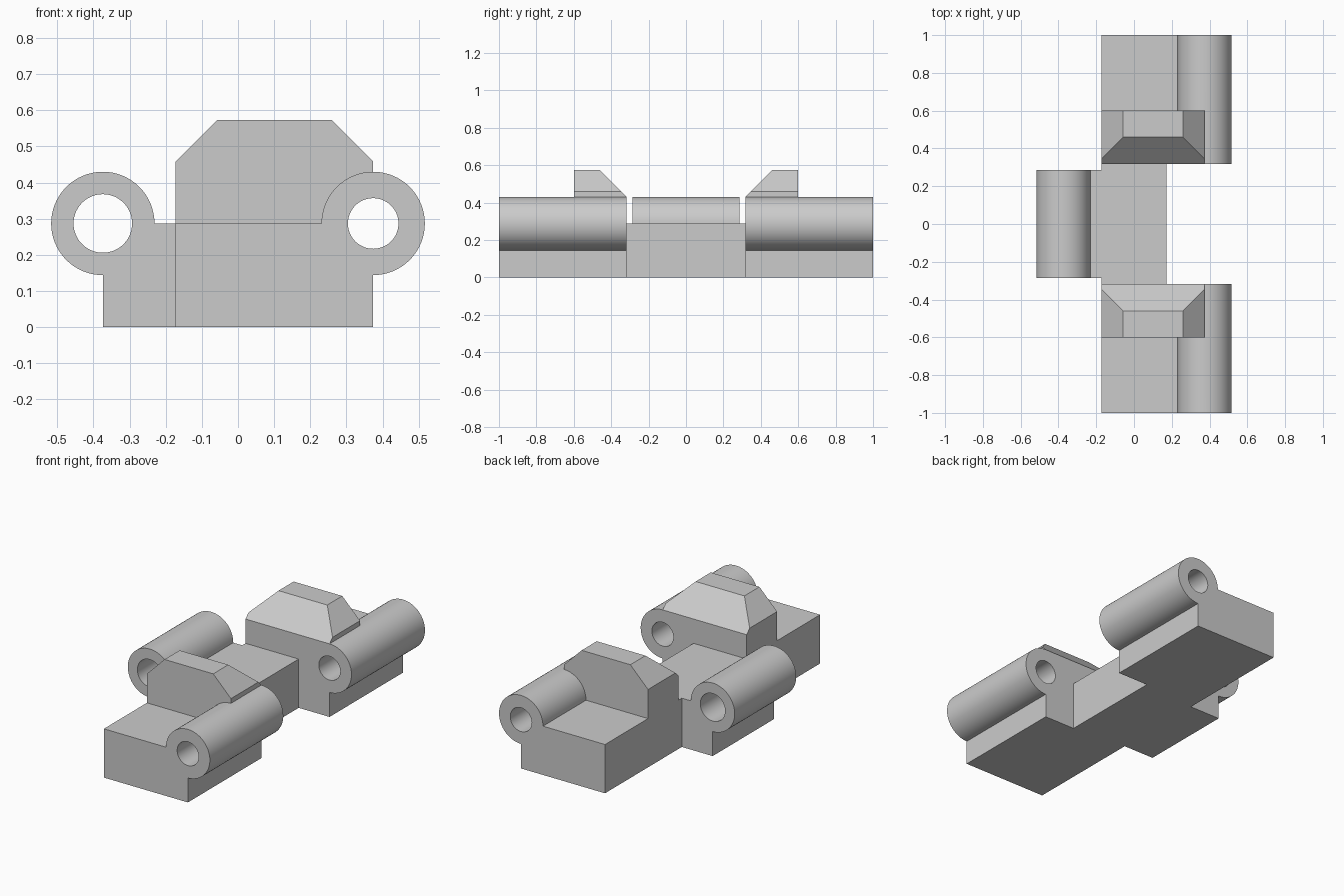
import bpy, bmesh
from math import cos, sin, radians
from mathutils import Vector

cube = bpy.data.objects.get("Cube")
if cube:
    bpy.data.objects.remove(cube, do_unlink=True)

END = 0.317       # inner face of the end blocks
DECK = 0.287      # deck height and barrel axis height
AXIS = 0.374      # barrel axis offset in x
HALF = 0.173      # half width of the bridge
R = 0.143         # barrel radius

grey = bpy.data.materials.new("plain_grey")
grey.use_nodes = True
colour = (0.6, 0.6, 0.6, 1)
grey.diffuse_color = colour
grey.node_tree.nodes["Principled BSDF"].inputs["Base Color"].default_value = colour


def extrude_y(name, profile, y0, y1):
    """Solid made by sweeping an (x, z) profile from y0 to y1."""
    bm = bmesh.new()
    face = bm.faces.new([bm.verts.new((x, y0, z)) for x, z in profile])
    swept = bmesh.ops.extrude_face_region(bm, geom=[face])["geom"]
    verts = [v for v in swept if isinstance(v, bmesh.types.BMVert)]
    bmesh.ops.translate(bm, verts=verts, vec=(0, y1 - y0, 0))
    bmesh.ops.recalc_face_normals(bm, faces=bm.faces)
    mesh = bpy.data.meshes.new(name)
    bm.to_mesh(mesh)
    bm.free()
    mesh.materials.append(grey)
    obj = bpy.data.objects.new(name, mesh)
    bpy.context.collection.objects.link(obj)
    return obj


def arc(cx, radius, start, end, steps):
    angles = [radians(start + (end - start) * i / steps) for i in range(steps + 1)]
    return [(cx + radius * cos(a), DECK + radius * sin(a)) for a in angles]


def combine(obj, helper, operation):
    """Apply a boolean and discard the helper."""
    mod = obj.modifiers.new("combine", "BOOLEAN")
    mod.operation, mod.solver, mod.object = operation, "EXACT", helper
    graph = bpy.context.evaluated_depsgraph_get()
    mesh = bpy.data.meshes.new_from_object(obj.evaluated_get(graph))
    obj.modifiers.clear()
    obj.data = mesh
    bpy.data.objects.remove(helper, do_unlink=True)


def bore(obj, cx, radius):
    combine(obj, extrude_y("bore_cutter", arc(cx, radius, 0, 354, 59), -1.2, 1.2), "DIFFERENCE")


def hinge_profile(side, inner):
    """Block section with a barrel rolled onto its upper outer edge."""
    points = [(inner, 0), (AXIS, 0)] + arc(AXIS, R, -90, 180, 48) + [(inner, DECK)]
    return [(side * x, z) for x, z in points]


def finish(obj):
    obj.data.polygons.foreach_set("use_smooth", [True] * len(obj.data.polygons))
    obj.data.set_sharp_from_angle(angle=radians(25))


# Middle block with its barrel, plus the bridge that meets both ends
middle = extrude_y("middle_block", hinge_profile(-1, -HALF), -0.286, 0.286)
bridge = extrude_y("bridge", [(-HALF, 0), (HALF, 0), (HALF, DECK), (-HALF, DECK)], -END, END)
combine(middle, bridge, "UNION")
bore(middle, -AXIS, 0.081)
finish(middle)

# End blocks with barrel and chamfered horn
for name, s in (("front", -1), ("back", 1)):
    end = extrude_y(name + "_end_block", hinge_profile(1, -HALF), s * END, s)
    horn = extrude_y("horn", [(-HALF, 0.2), (AXIS, 0.2), (AXIS, 0.458), (0.259, 0.573),
                              (-0.058, 0.573), (-HALF, 0.458)], s * END, s * 0.6)
    bm = bmesh.new()
    bm.from_mesh(horn.data)
    cut = bmesh.ops.bisect_plane(bm, geom=bm.verts[:] + bm.edges[:] + bm.faces[:],
                                 plane_co=Vector((0, s * END, 0.43)),
                                 plane_no=Vector((0, -s, 1)), clear_outer=True)
    edges = [e for e in cut["geom_cut"] if isinstance(e, bmesh.types.BMEdge)]
    bmesh.ops.contextual_create(bm, geom=edges)
    bmesh.ops.recalc_face_normals(bm, faces=bm.faces)
    bm.to_mesh(horn.data)
    bm.free()
    combine(end, horn, "UNION")
    bore(end, AXIS, 0.07)
    finish(end)
